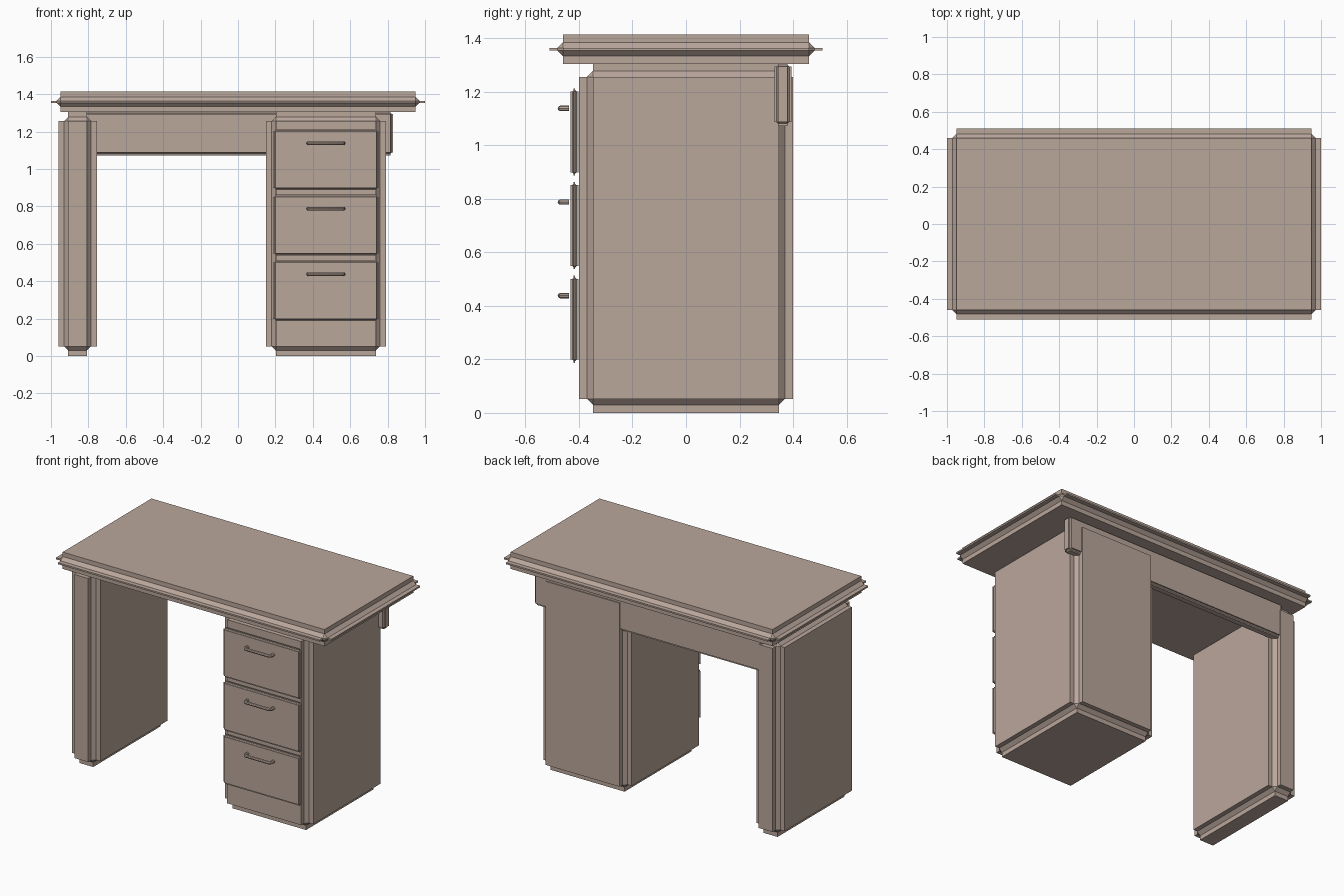
import bpy, bmesh
from mathutils import Vector

if "Cube" in bpy.data.objects:
    bpy.data.objects.remove(bpy.data.objects["Cube"], do_unlink=True)

taupe = bpy.data.materials.new("taupe wood")
taupe.use_nodes = True
colour = (0.49, 0.385, 0.33, 1)
taupe.diffuse_color = colour
taupe.node_tree.nodes["Principled BSDF"].inputs["Base Color"].default_value = colour


def add_object(name, data):
    obj = bpy.data.objects.new(name, data)
    data.materials.append(taupe)
    bpy.context.collection.objects.link(obj)
    return obj


def panelled_block(name, low, high, raise_by, chamfer):
    """Chamfered core box with a raised panel on each of its six sides."""
    low, high = Vector(low), Vector(high)
    size = high - low - Vector((2, 2, 2)) * raise_by
    bm = bmesh.new()
    bmesh.ops.create_cube(bm, size=1)
    bmesh.ops.scale(bm, vec=size, verts=bm.verts)
    bmesh.ops.bevel(bm, geom=bm.edges[:], offset=chamfer, segments=1,
                    affect='EDGES')
    bm.normal_update()
    sides = [f for f in bm.faces if max(abs(c) for c in f.normal) > 0.99]
    raised = [(f, f.normal.copy()) for f in
              bmesh.ops.extrude_discrete_faces(bm, faces=sides)["faces"]]
    # The extruded caps move out along their own direction
    for face, normal in raised:
        bmesh.ops.translate(bm, verts=face.verts[:], vec=normal * raise_by)
    bmesh.ops.translate(bm, verts=bm.verts, vec=(low + high) / 2)
    bmesh.ops.recalc_face_normals(bm, faces=bm.faces)
    mesh = bpy.data.meshes.new(name)
    bm.to_mesh(mesh)
    bm.free()
    return add_object(name, mesh)


def drawer_handle(name, z):
    """Round bar bent back towards the drawer at both ends."""
    half = [(0.094, -0.437), (0.094, -0.458), (0.09, -0.466), (0.082, -0.47)]
    path = [(-x, y) for x, y in half] + half[::-1]
    curve = bpy.data.curves.new(name + "_path", 'CURVE')
    curve.dimensions = '3D'
    curve.bevel_depth = 0.01
    curve.bevel_resolution = 2
    curve.use_fill_caps = True
    spline = curve.splines.new('POLY')
    spline.points.add(len(path) - 1)
    for point, (x, y) in zip(spline.points, path):
        point.co = (x + 0.47, y, z, 1)
    temp = bpy.data.objects.new("handle_path", curve)
    bpy.context.collection.objects.link(temp)
    bpy.context.view_layer.update()
    mesh = bpy.data.meshes.new_from_object(
        temp.evaluated_get(bpy.context.evaluated_depsgraph_get()))
    bpy.data.objects.remove(temp)
    mesh.materials.clear()
    obj = add_object(name, mesh)
    bpy.ops.object.select_all(action='DESELECT')
    bpy.context.view_layer.objects.active = obj
    obj.select_set(True)
    bpy.ops.object.shade_smooth_by_angle()


# Main body
panelled_block("desk_top", (-1, -0.51, 1.304), (1, 0.51, 1.414), 0.029, 0.021)
panelled_block("side_leg", (-0.96, -0.4, 0), (-0.755, 0.4, 1.308), 0.03, 0.022)
panelled_block("drawer_cabinet", (0.15, -0.4, 0), (0.79, 0.4, 1.308), 0.03, 0.022)
panelled_block("back_panel", (-0.83, 0.33, 1.073), (0.83, 0.394, 1.308), 0.008, 0.006)

# Drawers with their handles
for i, position in enumerate(("lower", "middle", "upper")):
    z = 0.35 + 0.35 * i
    panelled_block(position + "_drawer", (0.188, -0.432, z - 0.163),
                   (0.752, -0.402, z + 0.163), 0.007, 0.005)
    drawer_handle(position + "_handle", z + 0.088)
